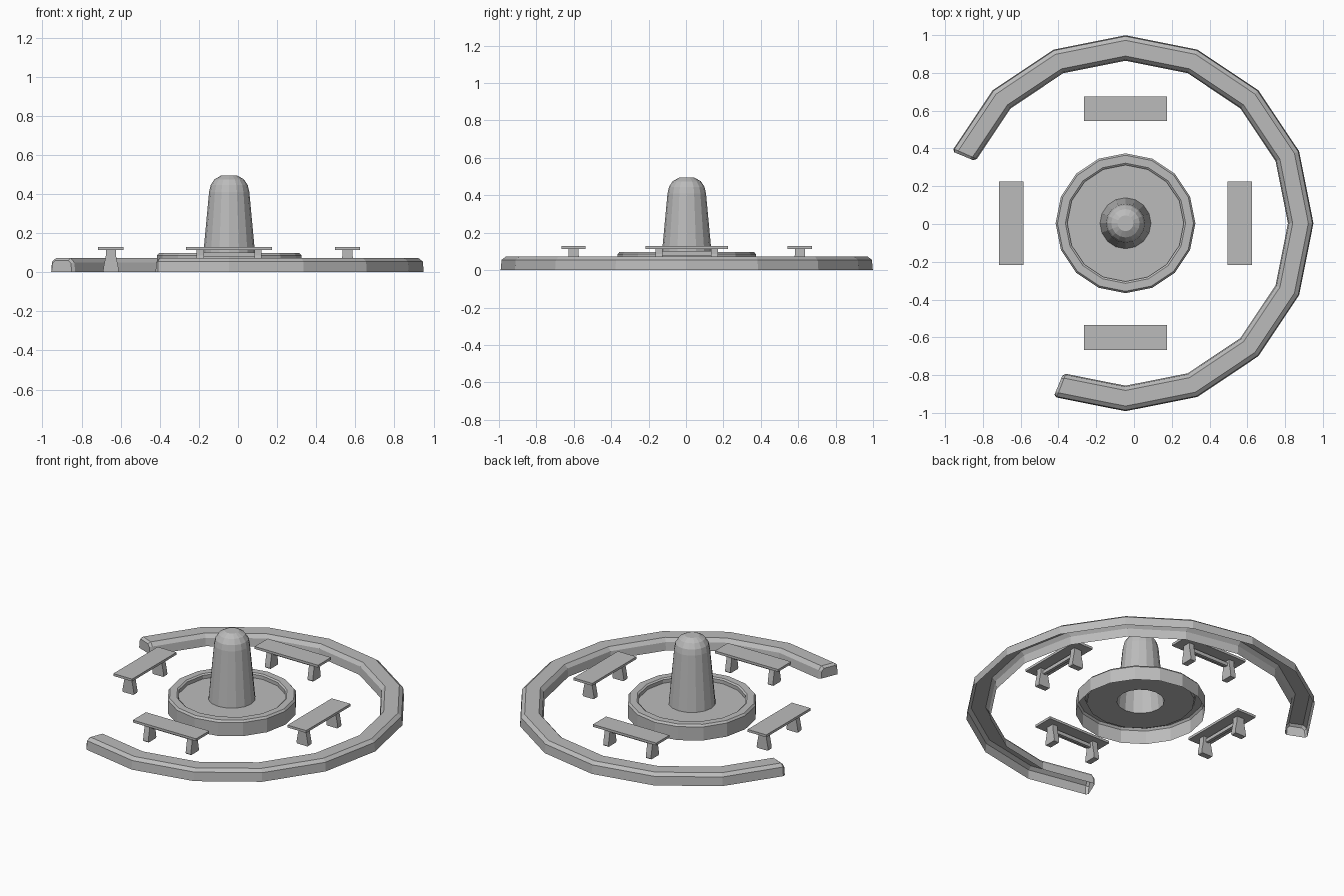
import bpy, bmesh, math
from mathutils import Matrix, Vector

cube = bpy.data.objects.get("Cube")
if cube:
    bpy.data.objects.remove(cube, do_unlink=True)

CENTER = Vector((-0.045, 0.004, 0))
SIDES = 16
STEP = math.tau / SIDES

stone = bpy.data.materials.new("grey stone")
stone.use_nodes = True
stone.diffuse_color = (0.5, 0.5, 0.5, 1)
stone.node_tree.nodes["Principled BSDF"].inputs["Base Color"].default_value = (0.5, 0.5, 0.5, 1)


def finish(bm, name, fix_normals=True):
    if fix_normals:
        bmesh.ops.recalc_face_normals(bm, faces=bm.faces)
    mesh = bpy.data.meshes.new(name)
    bm.to_mesh(mesh)
    bm.free()
    mesh.materials.append(stone)
    obj = bpy.data.objects.new(name, mesh)
    bpy.context.collection.objects.link(obj)
    return obj


def polar(r, angle, z):
    return CENTER + Vector((r * math.cos(angle), r * math.sin(angle), z))


def bridge(bm, a, b, closed):
    n = len(a)
    for i in range(n if closed else n - 1):
        j = (i + 1) % n
        bm.faces.new((a[i], a[j], b[j], b[i]))


def lathe(name, profile, cap=False):
    """Turn a profile of (radius, height) points, listed from the outside bottom up."""
    bm = bmesh.new()
    rings = [[bm.verts.new(polar(r, i * STEP, z)) for i in range(SIDES)] for r, z in profile]
    for a, b in zip(rings, rings[1:]):
        bridge(bm, a, b, True)
    if cap:
        bm.faces.new(rings[-1])
    return finish(bm, name, False)


def box(bm, size, center):
    m = Matrix.Translation(center) @ Matrix.Diagonal((*size, 1))
    bmesh.ops.create_cube(bm, size=1, matrix=m)


# Basin with a rim and a shallow floor, open underneath
lathe("basin", [(0.37, 0), (0.37, 0.085), (0.36, 0.097), (0.318, 0.097),
                (0.308, 0.09), (0.308, 0.068), (0.135, 0.068)])

# Tapered pillar with a domed top
lathe("pillar", [(0.135, 0.068), (0.103, 0.41), (0.095, 0.445),
                 (0.075, 0.475), (0.042, 0.494)], cap=True)

# Broken ring of low wall, open underneath, with chamfered ends
wall = [(0.86, 0), (0.866, 0.05), (0.885, 0.072), (0.968, 0.072), (0.99, 0.055), (0.995, 0)]
tip = [(0.872, 0), (0.876, 0.045), (0.89, 0.06), (0.963, 0.06), (0.979, 0.045), (0.983, 0)]
start, count = -5 * STEP, 12
nudge = math.radians(0.9)
chord = math.cos(STEP / 2) / math.cos(STEP / 2 - nudge)
stations = [(start, tip, 1), (start + nudge, wall, chord)]
stations += [(start + i * STEP, wall, 1) for i in range(1, count)]
stations += [(start + count * STEP - nudge, wall, chord), (start + count * STEP, tip, 1)]
bm = bmesh.new()
sections = [[bm.verts.new(polar(r * k, a, z)) for r, z in prof] for a, prof, k in stations]
for a, b in zip(sections, sections[1:]):
    bridge(bm, b, a, False)
bm.faces.new(sections[0])
bm.faces.new(reversed(sections[-1]))
finish(bm, "ring_wall", False)

# Half outline of a flared bench leg: (half width, height)
leg = [(0.036, 0), (0.04, 0.008), (0.037, 0.03), (0.026, 0.085), (0.026, 0.114)]


def bench(name, angle):
    bm = bmesh.new()
    box(bm, (0.13, 0.44, 0.015), (0, 0, 0.1205))
    box(bm, (0.018, 0.28, 0.022), (0, 0, 0.09))
    outline = leg + [(-x, z) for x, z in reversed(leg)]
    for side in (-1, 1):
        y = side * 0.148
        ends = [[bm.verts.new((x, y + t, z)) for x, z in outline] for t in (-0.018, 0.018)]
        bridge(bm, *ends, True)
        for end in ends:
            bm.faces.new(end)
    place = Matrix.Translation(CENTER) @ Matrix.Rotation(angle, 4, "Z") @ Matrix.Translation((0.605, 0, 0))
    bm.transform(place)
    finish(bm, name)


# Four benches around the basin
for i, side in enumerate(("left", "back", "right", "front")):
    bench(side + "_bench", i * math.pi / 2)
